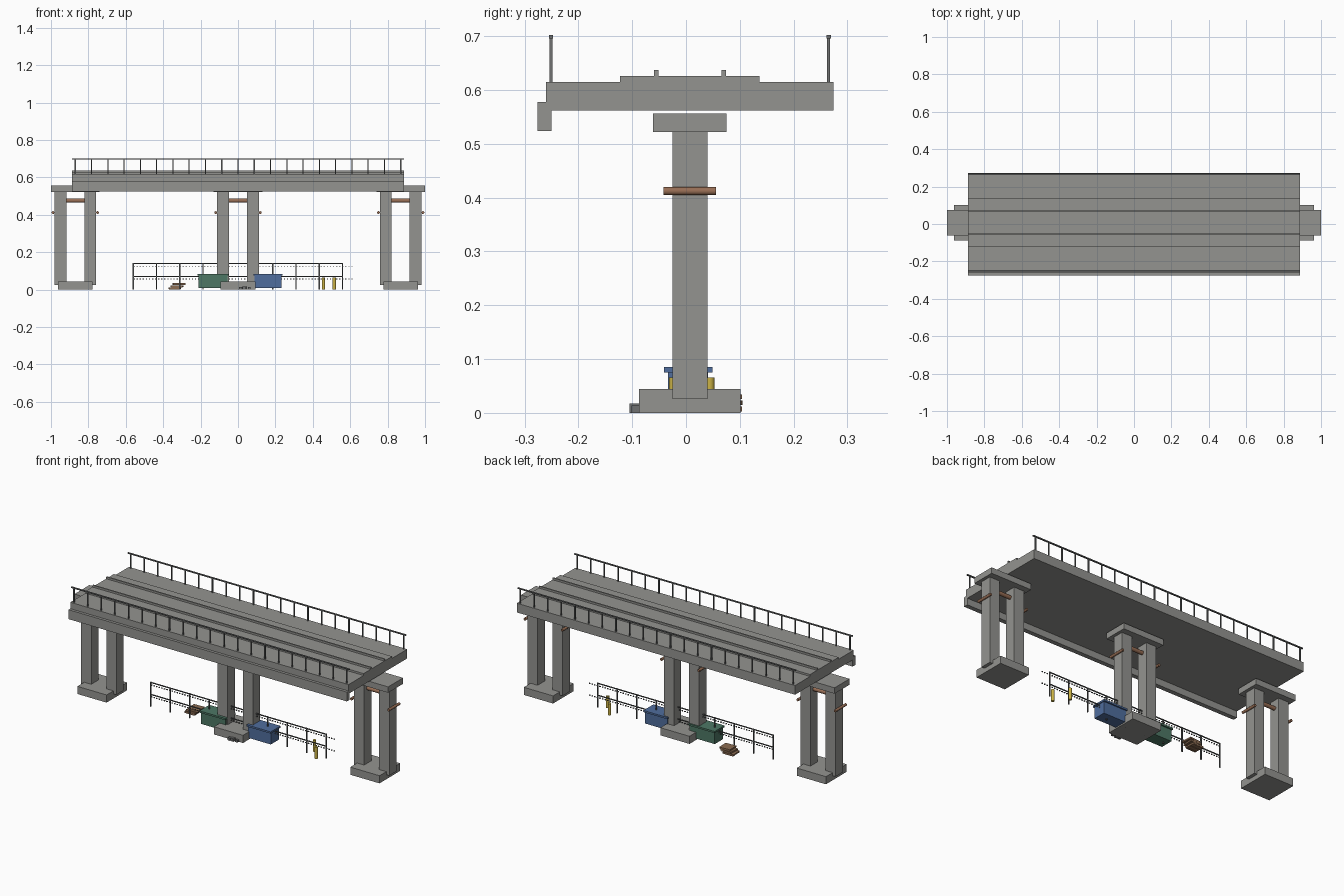
import bpy, bmesh, math, random
from mathutils import Matrix, Vector

if "Cube" in bpy.data.objects:
    bpy.data.objects.remove(bpy.data.objects["Cube"])

random.seed(4)


def material(name, rgb):
    m = bpy.data.materials.new(name)
    m.diffuse_color = (*rgb, 1)
    m.use_nodes = True
    m.node_tree.nodes["Principled BSDF"].inputs["Base Color"].default_value = m.diffuse_color
    return m


concrete = material("concrete grey", (0.295, 0.295, 0.28))
steel = material("railing steel", (0.16, 0.165, 0.165))
metal = material("fence metal", (0.11, 0.115, 0.115))
rust = material("rust brown", (0.31, 0.155, 0.09))
wood = material("wood brown", (0.26, 0.15, 0.085))
green = material("bin green", (0.075, 0.185, 0.13))
blue = material("bin blue", (0.08, 0.155, 0.34))
yellow = material("bollard yellow", (0.60, 0.45, 0.06))


def finish(name, bm, mat, smooth=False):
    me = bpy.data.meshes.new(name)
    bmesh.ops.recalc_face_normals(bm, faces=bm.faces)
    bm.to_mesh(me)
    bm.free()
    me.materials.append(mat)
    if smooth:
        me.shade_smooth()
        me.set_sharp_from_angle(angle=math.radians(40))
    ob = bpy.data.objects.new(name, me)
    bpy.context.collection.objects.link(ob)
    return ob


def add_box(bm, x0, x1, y0, y1, z0, z1, turn=0):
    size = Matrix.Diagonal((x1 - x0, y1 - y0, z1 - z0, 1))
    place = Matrix.Translation(((x0 + x1) / 2, (y0 + y1) / 2, (z0 + z1) / 2))
    return bmesh.ops.create_cube(bm, size=1, matrix=place @ Matrix.Rotation(turn, 4, 'Z') @ size)["verts"]


def boxes(name, mat, *spans):
    bm = bmesh.new()
    for s in spans:
        add_box(bm, *s)
    return finish(name, bm, mat)


def add_rod(bm, a, b, r, sides=16):
    a, b = Vector(a), Vector(b)
    rot = (b - a).to_track_quat('Z', 'Y').to_matrix().to_4x4()
    bmesh.ops.create_cone(bm, cap_ends=True, segments=sides, radius1=r, radius2=r,
                          depth=(b - a).length, matrix=Matrix.Translation((a + b) / 2) @ rot)


# Deck with edge girder, raised track bed and rails
L = 0.887
boxes("deck_slab", concrete, (-L, L, -0.26, 0.274, 0.562, 0.615))
boxes("edge_girder", concrete, (-L, L, -0.276, -0.25, 0.524, 0.578))
boxes("track_bed", concrete, (-L, L, -0.123, 0.137, 0.61, 0.626))
boxes("track_rails", concrete, (-L, L, -0.059, -0.051, 0.625, 0.637),
      (-L, L, 0.066, 0.074, 0.625, 0.637))

# Guard railings along both deck edges
for side, y in (("front", -0.251), ("back", 0.265)):
    bm = bmesh.new()
    add_box(bm, -L, L, y - 0.004, y + 0.004, 0.696, 0.702)
    for i in range(21):
        x = -0.87 + i * 0.087
        add_box(bm, x - 0.003, x + 0.003, y - 0.003, y + 0.003, 0.613, 0.697)
    finish(side + "_railing", bm, steel)

# Three piers: footing, twin columns, cap, pipes and cross brace
for label, cx in (("left", -0.87), ("middle", 0.0), ("right", 0.87)):
    boxes(label + "_footing", concrete, (cx - 0.093, cx + 0.093, -0.087, 0.101, 0, 0.044))
    boxes(label + "_columns", concrete,
          *[(cx + s * 0.08 - 0.032, cx + s * 0.08 + 0.032, -0.025, 0.04, 0.026, 0.53) for s in (-1, 1)])
    boxes(label + "_cap", concrete, (cx - 0.13, cx + 0.13, -0.061, 0.075, 0.522, 0.556))
    bm = bmesh.new()
    for s in (-1, 1):
        add_rod(bm, (cx + s * 0.119, -0.042, 0.412), (cx + s * 0.119, 0.056, 0.412), 0.0075)
    add_rod(bm, (cx - 0.055, 0.0075, 0.476), (cx + 0.055, 0.0075, 0.476), 0.011)
    finish(label + "_pipes", bm, rust, smooth=True)

# Fence with two rails and rows of wire barbs
FY = 0.006
bm = bmesh.new()
for i in range(10):
    x = -0.56 + i * 0.1243
    add_box(bm, x - 0.003, x + 0.003, FY - 0.003, FY + 0.003, 0, 0.142)
for z in (0.139, 0.07):
    add_box(bm, -0.56, 0.56, FY - 0.0025, FY + 0.0025, z - 0.0025, z + 0.0025)
finish("fence", bm, metal)
bm = bmesh.new()
for z in (0.125, 0.057):
    for i in range(72):
        x = -0.555 + i * 0.0164
        add_box(bm, x - 0.0035, x + 0.0035, FY - 0.0025, FY + 0.0025, z - 0.0025, z + 0.0025)
finish("fence_barbs", bm, metal)

# Waste bins: plain body under an overhanging lid
for label, mat, x0, x1 in (("green", green, -0.217, -0.05), ("blue", blue, 0.083, 0.237)):
    cy = 0.004
    boxes(label + "_bin_body", mat, (x0 + 0.005, x1 - 0.005, cy - 0.037, cy + 0.037, 0.008, 0.076))
    boxes(label + "_bin_lid", mat, (x0, x1, cy - 0.045, cy + 0.045, 0.075, 0.085))

# Yellow bollards
for i, (x, y) in enumerate(((0.457, 0.044), (0.515, -0.023))):
    bm = bmesh.new()
    add_rod(bm, (x, y, 0), (x, y, 0.066), 0.009)
    finish(f"bollard_{i + 1}", bm, yellow, smooth=True)

# Loose stack of wooden pallets, leaning to one side
bm = bmesh.new()
for i, (x, turn) in enumerate(((-0.338, 0.05), (-0.326, -0.08), (-0.316, 0.06))):
    z = 0.001 + i * 0.0115
    add_box(bm, x - 0.033, x + 0.033, 0.04, 0.102, z + 0.002, z + 0.0105, turn)
    for y in (0.046, 0.071, 0.096):
        add_box(bm, x - 0.03, x + 0.03, y - 0.005, y + 0.005, z, z + 0.004)
finish("pallet_stack", bm, wood)

# Rubble beside the middle footing
bm = bmesh.new()
for x, y, r in ((0.015, -0.096, 0.008), (0.035, -0.095, 0.009), (0.06, -0.094, 0.007)):
    add_box(bm, x - r, x + r, y - r, y + r, 0, r * 1.9, random.uniform(-0.2, 0.2))
finish("rubble", bm, steel)
